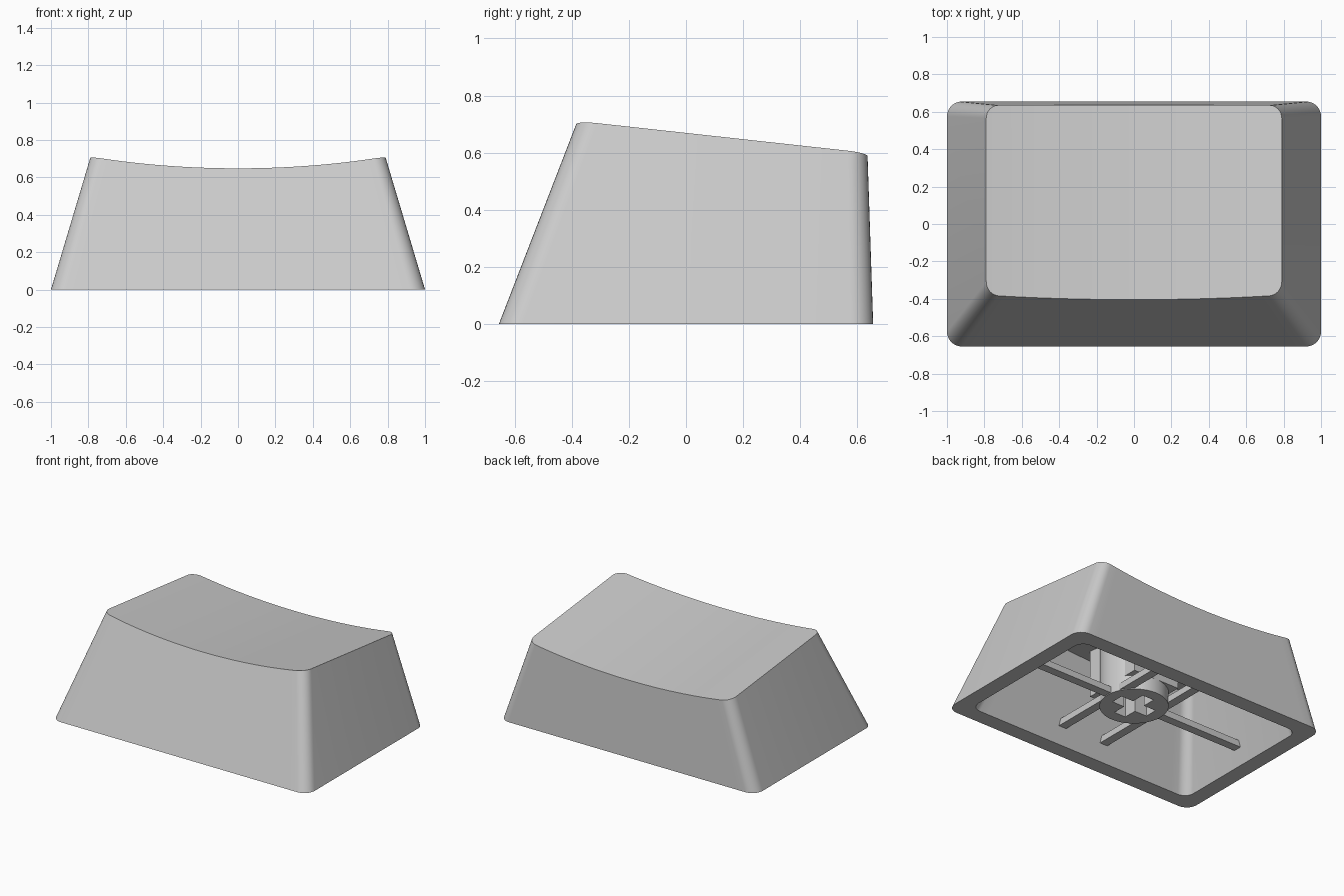
import bpy, bmesh, math
from mathutils import Matrix, Vector

cube = bpy.data.objects.get("Cube")
if cube:
    bpy.data.objects.remove(cube, do_unlink=True)

# Material
grey = bpy.data.materials.new("light_grey")
grey.use_nodes = True
grey.diffuse_color = (0.6, 0.6, 0.6, 1)
grey.node_tree.nodes["Principled BSDF"].inputs["Base Color"].default_value = (0.6, 0.6, 0.6, 1)

ARC, STRAIGHT = 8, 28
DISH = 0.063


def make_object(name, bm):
    bmesh.ops.recalc_face_normals(bm, faces=bm.faces)
    mesh = bpy.data.meshes.new(name)
    bm.to_mesh(mesh)
    bm.free()
    mesh.materials.append(grey)
    obj = bpy.data.objects.new(name, mesh)
    bpy.context.collection.objects.link(obj)
    return obj


def smooth(obj):
    bpy.ops.object.select_all(action='DESELECT')
    obj.select_set(True)
    bpy.context.view_layer.objects.active = obj
    bpy.ops.object.shade_smooth_by_angle(angle=math.radians(30))


def rounded_plan(half, front, back, r):
    """Rounded rectangle: front row left to right, then back row right to left."""
    row = []
    quarter = [math.pi / 2 * i / ARC for i in range(ARC + 1)]
    for a in quarter:
        row.append((-half + r - r * math.cos(a), r - r * math.sin(a)))
    for i in range(1, STRAIGHT):
        row.append(((half - r) * (2 * i / STRAIGHT - 1), 0))
    for a in quarter:
        row.append((half - r + r * math.sin(a), r - r * math.cos(a)))
    return [(x, front + d) for x, d in row] + [(x, back - d) for x, d in reversed(row)]


def loft(bm, base, top, drop):
    """Tapered wall closed by a tilted, dished surface; returns the base ring."""
    half = max(x for x, y in top)
    low, high = [], []
    for (bx, by), (tx, ty) in zip(base, top):
        z = 0.711 - 0.11 * (ty + 0.38) - drop
        b, t = Vector((bx, by, 0)), Vector((tx, ty, z))
        dip = DISH * (1 - (tx / half) ** 2)
        low.append(bm.verts.new(b))
        high.append(bm.verts.new(b.lerp(t, 1 - dip / z)))
    n = len(low)
    for i in range(n):
        j = (i + 1) % n
        bm.faces.new((low[i], low[j], high[j], high[i]))
    for i in range(n // 2 - 1):
        bm.faces.new((high[i], high[i + 1], high[n - 2 - i], high[n - 1 - i]))
    return low


def box(bm, x0, x1, y0, y1, z0, z1):
    size = Matrix.Diagonal((x1 - x0, y1 - y0, z1 - z0, 1))
    mid = Matrix.Translation(((x0 + x1) / 2, (y0 + y1) / 2, (z0 + z1) / 2))
    bmesh.ops.create_cube(bm, size=1, matrix=mid @ size)


# Hollow cap shell with a flat bottom rim
bm = bmesh.new()
outer = loft(bm, rounded_plan(1, -0.655, 0.655, 0.08),
             rounded_plan(0.79, -0.38, 0.635, 0.07), 0)
inner = loft(bm, rounded_plan(0.89, -0.545, 0.545, 0.07),
             rounded_plan(0.70, -0.30, 0.53, 0.06), 0.1)
for i in range(len(outer)):
    j = (i + 1) % len(outer)
    bm.faces.new((outer[i], outer[j], inner[j], inner[i]))
smooth(make_object("cap_shell", bm))


# Round stem and its upper block, both cut by a cross socket
bm = bmesh.new()
bmesh.ops.create_cone(bm, cap_ends=True, segments=40, radius1=0.22, radius2=0.22,
                      depth=0.45, matrix=Matrix.Translation((0, 0, 0.325)))
stem = make_object("stem", bm)
bm = bmesh.new()
box(bm, -0.18, 0.18, -0.22, 0.22, 0.2, 0.55)
block = make_object("stem_block", bm)

for part in (stem, block):
    bpy.context.view_layer.objects.active = part
    for name, hx, hy in (("slot_across", 0.14, 0.045), ("slot_along", 0.045, 0.14)):
        bm = bmesh.new()
        box(bm, -hx, hx, -hy, hy, 0, 0.4)
        cutter = make_object(name, bm)
        cutter.hide_render = True
        mod = part.modifiers.new(name, 'BOOLEAN')
        mod.operation = 'DIFFERENCE'
        mod.solver = 'EXACT'
        mod.object = cutter
        bpy.ops.object.modifier_apply(modifier=name)
        bpy.data.objects.remove(cutter, do_unlink=True)
smooth(stem)

# Thin braces from the stem to the walls
bm = bmesh.new()
for s in (-1, 1):
    box(bm, *sorted((s * 0.18, s * 0.87)), -0.03, 0.03, 0.105, 0.15)
    box(bm, s * 0.17 - 0.03, s * 0.17 + 0.03, -0.53, 0.56, 0.105, 0.15)
make_object("braces", bm)
